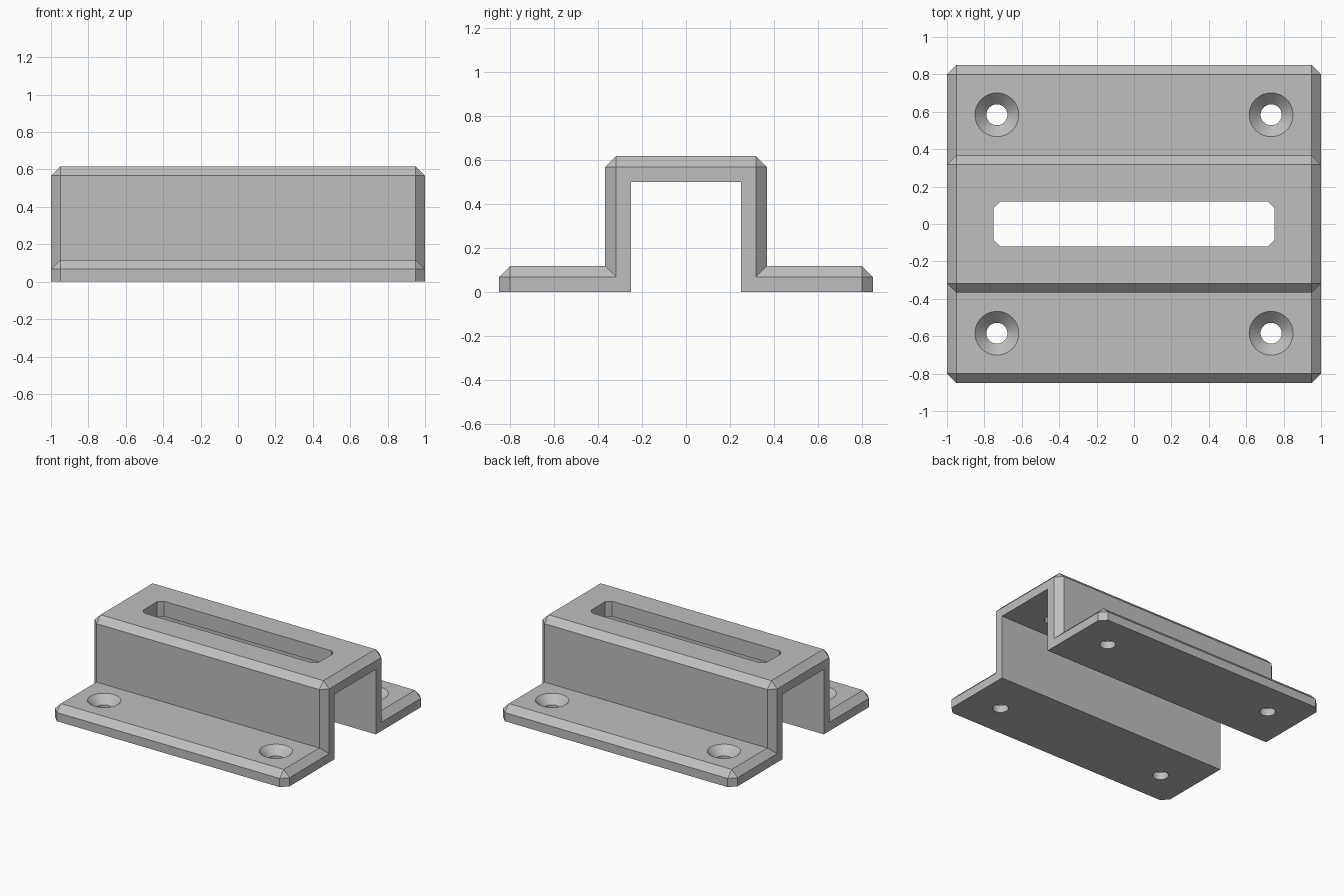
import bpy, bmesh, math

if "Cube" in bpy.data.objects:
    bpy.data.objects.remove(bpy.data.objects["Cube"])

grey = bpy.data.materials.new("plain grey")
grey.use_nodes = True
colour = (0.52, 0.52, 0.52, 1)
grey.diffuse_color = colour
grey.node_tree.nodes["Principled BSDF"].inputs["Base Color"].default_value = colour


def loft(name, rings):
    """Closed solid through rings that all have the same number of points."""
    bm = bmesh.new()
    loops = [[bm.verts.new(p) for p in ring] for ring in rings]
    count = len(rings[0])
    for a, b in zip(loops, loops[1:]):
        for i in range(count):
            j = (i + 1) % count
            bm.faces.new((a[i], a[j], b[j], b[i]))
    bm.faces.new(loops[0])
    bm.faces.new(loops[-1])
    # Collapses the chamfer corners into triangles
    bmesh.ops.remove_doubles(bm, verts=bm.verts, dist=0.0001)
    bmesh.ops.recalc_face_normals(bm, faces=bm.faces)
    mesh = bpy.data.meshes.new(name)
    bm.to_mesh(mesh)
    bm.free()
    mesh.materials.append(grey)
    obj = bpy.data.objects.new(name, mesh)
    bpy.context.collection.objects.link(obj)
    return obj


# Main dimensions
LENGTH, WIDTH = 1.0, 0.85            # half sizes
WALL, TOP, FLANGE = 0.367, 0.617, 0.117
INNER_Y, INNER_Z = 0.25, 0.5
C = 0.05                             # chamfer


def section(x, inset, bevel):
    """Hat-shaped cross-section: outside shrunk by inset, corners cut by bevel."""
    w, s, t, f = WIDTH - inset, WALL - inset, TOP - inset, FLANGE - inset
    half = [(INNER_Y, INNER_Z), (INNER_Y, 0), (w, 0), (w, f - bevel),
            (w - bevel, f), (s, f), (s, t - bevel), (s - bevel, t)]
    return [(x, y, z) for y, z in half] + [(x, -y, z) for y, z in reversed(half)]


bracket = loft("mounting_bracket", [
    section(-LENGTH, C, 0), section(C - LENGTH, 0, C),
    section(LENGTH - C, 0, C), section(LENGTH, C, 0)])

# Long slot with clipped corners
SX, SY, SC = 0.75, 0.12, 0.035
corner = [(SX, SY - SC), (SX - SC, SY)]
outline = (corner + [(-x, y) for x, y in reversed(corner)]
           + [(-x, -y) for x, y in corner] + [(x, -y) for x, y in reversed(corner)])
cutters = [loft("slot_cutter", [[(x, y, z) for x, y in outline] for z in (0.4, 0.7)])]

# Countersunk screw holes
SEGMENTS, BORE, SINK = 48, 0.056, 0.117
for sx in (-1, 1):
    for sy in (-1, 1):
        steps = [(BORE, -0.1), (BORE, FLANGE - SINK + BORE), (SINK + 0.04, FLANGE + 0.04)]
        rings = [[(sx * 0.733 + r * math.cos(math.tau * i / SEGMENTS),
                   sy * 0.584 + r * math.sin(math.tau * i / SEGMENTS), z)
                  for i in range(SEGMENTS)] for r, z in steps]
        cutters.append(loft("screw_hole_cutter", rings))

bpy.ops.object.select_all(action='DESELECT')
bracket.select_set(True)
bpy.context.view_layer.objects.active = bracket
for cutter in cutters:
    cutter.hide_render = True
    cut = bracket.modifiers.new("cut", 'BOOLEAN')
    cut.operation = 'DIFFERENCE'
    cut.solver = 'EXACT'
    cut.object = cutter
    bpy.ops.object.modifier_apply(modifier=cut.name)
    bpy.data.objects.remove(cutter)

# Smooth bores, crisp chamfers
bpy.ops.object.shade_smooth_by_angle(angle=math.radians(20))
